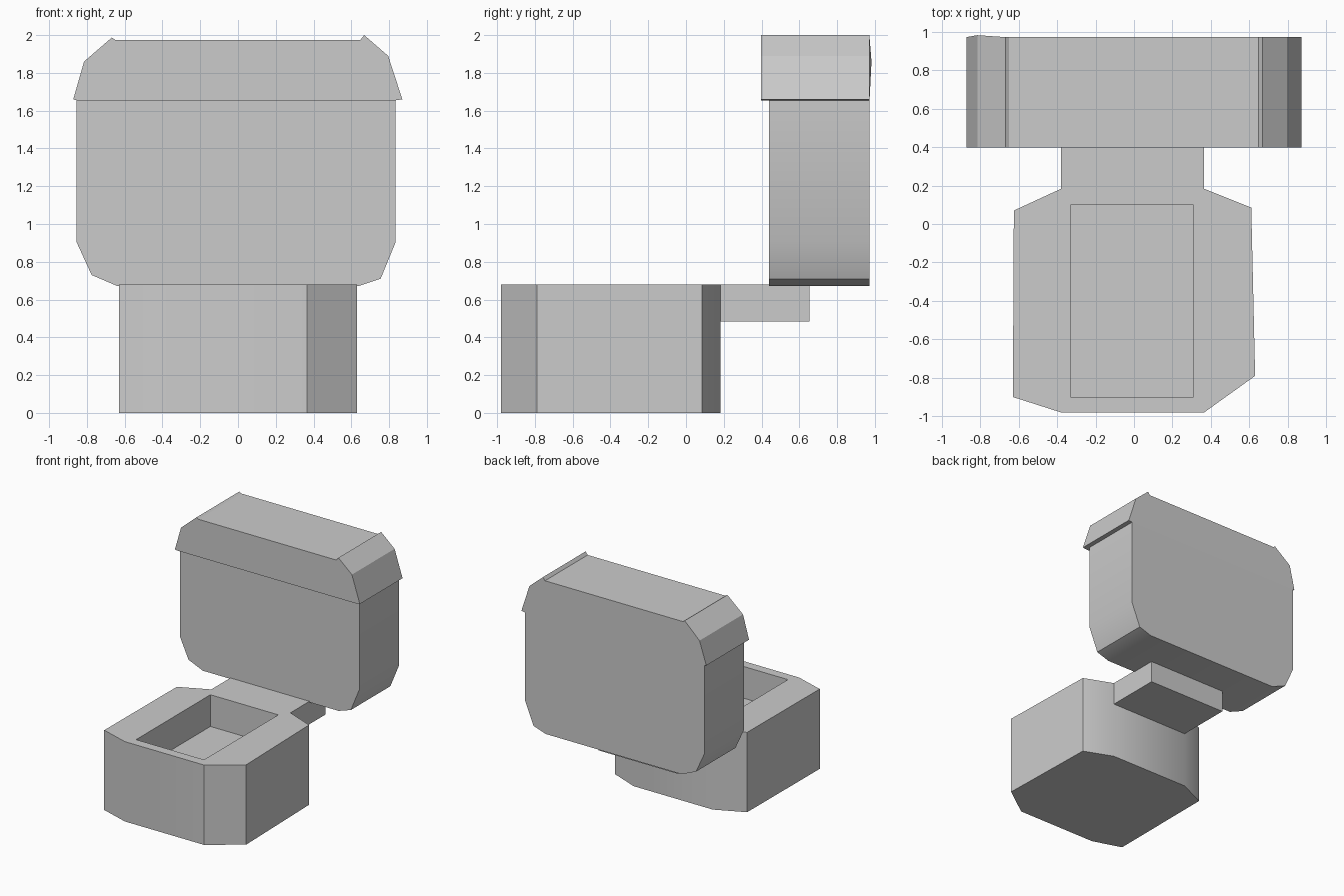
import bpy, bmesh, math

if "Cube" in bpy.data.objects:
    bpy.data.objects.remove(bpy.data.objects["Cube"])


def prism(name, outline, place, lo, hi):
    """Extrude a closed 2D outline between lo and hi; place maps (u, v, w) to xyz."""
    bm = bmesh.new()
    rings = [[bm.verts.new(place(u, v, w)) for u, v in outline] for w in (lo, hi)]
    bm.faces.new(rings[0])
    bm.faces.new(rings[1])
    n = len(outline)
    for i in range(n):
        j = (i + 1) % n
        bm.faces.new((rings[0][i], rings[0][j], rings[1][j], rings[1][i]))
    bmesh.ops.recalc_face_normals(bm, faces=bm.faces)
    mesh = bpy.data.meshes.new(name)
    bm.to_mesh(mesh)
    bm.free()
    ob = bpy.data.objects.new(name, mesh)
    bpy.context.collection.objects.link(ob)
    return ob


def upright(u, v, w):    # plan outline raised along z
    return (u, v, w)


def frontal(u, v, w):    # front outline pushed along y
    return (u, w, v)


def rect(x0, x1, y0, y1):
    return [(x0, y0), (x1, y0), (x1, y1), (x0, y1)]


def soften(ob, angle):
    bpy.ops.object.select_all(action='DESELECT')
    ob.select_set(True)
    bpy.context.view_layer.objects.active = ob
    bpy.ops.object.shade_smooth_by_angle(angle=math.radians(angle))


# Bowl with slightly uneven chamfered corners
bowl = prism("bowl", [(-0.38, 0.183), (-0.625, 0.07), (-0.63, -0.90), (-0.38, -0.98),
                      (0.365, -0.98), (0.63, -0.79), (0.61, 0.085), (0.365, 0.183)],
             upright, 0, 0.68)

# Rectangular basin cut into the bowl
cutter = prism("basin_cutter", rect(-0.33, 0.31, -0.90, 0.10), upright, 0.41, 0.9)
cutter.hide_render = True
cutter.hide_set(True)
cut = bowl.modifiers.new("basin", 'BOOLEAN')
cut.operation = 'DIFFERENCE'
cut.solver = 'EXACT'
cut.object = cutter

# Neck joining the bowl to the tank
prism("neck", rect(-0.38, 0.365, 0.183, 0.655), upright, 0.485, 0.68)

# Tank with bevelled lower corners
tank = prism("tank", [(-0.855, 1.655), (-0.855, 0.905), (-0.775, 0.73), (-0.64, 0.672),
                      (0.64, 0.672), (0.755, 0.71), (0.835, 0.905), (0.835, 1.655)],
             frontal, 0.44, 0.972)

# Overhanging lid with raised corner ridges
lid = prism("tank_lid", [(-0.855, 1.655), (-0.872, 1.66), (-0.815, 1.86), (-0.668, 1.987),
                         (-0.65, 1.975), (0.648, 1.975), (0.668, 2.0), (0.795, 1.89),
                         (0.87, 1.66), (0.835, 1.655)],
            frontal, 0.397, 0.972)
# The upper left corner leans back a little
for v in lid.data.vertices:
    if v.co.y > 0.9 and -0.83 < v.co.x < -0.8:
        v.co.y = 0.982

soften(bowl, 30)
soften(tank, 30)
